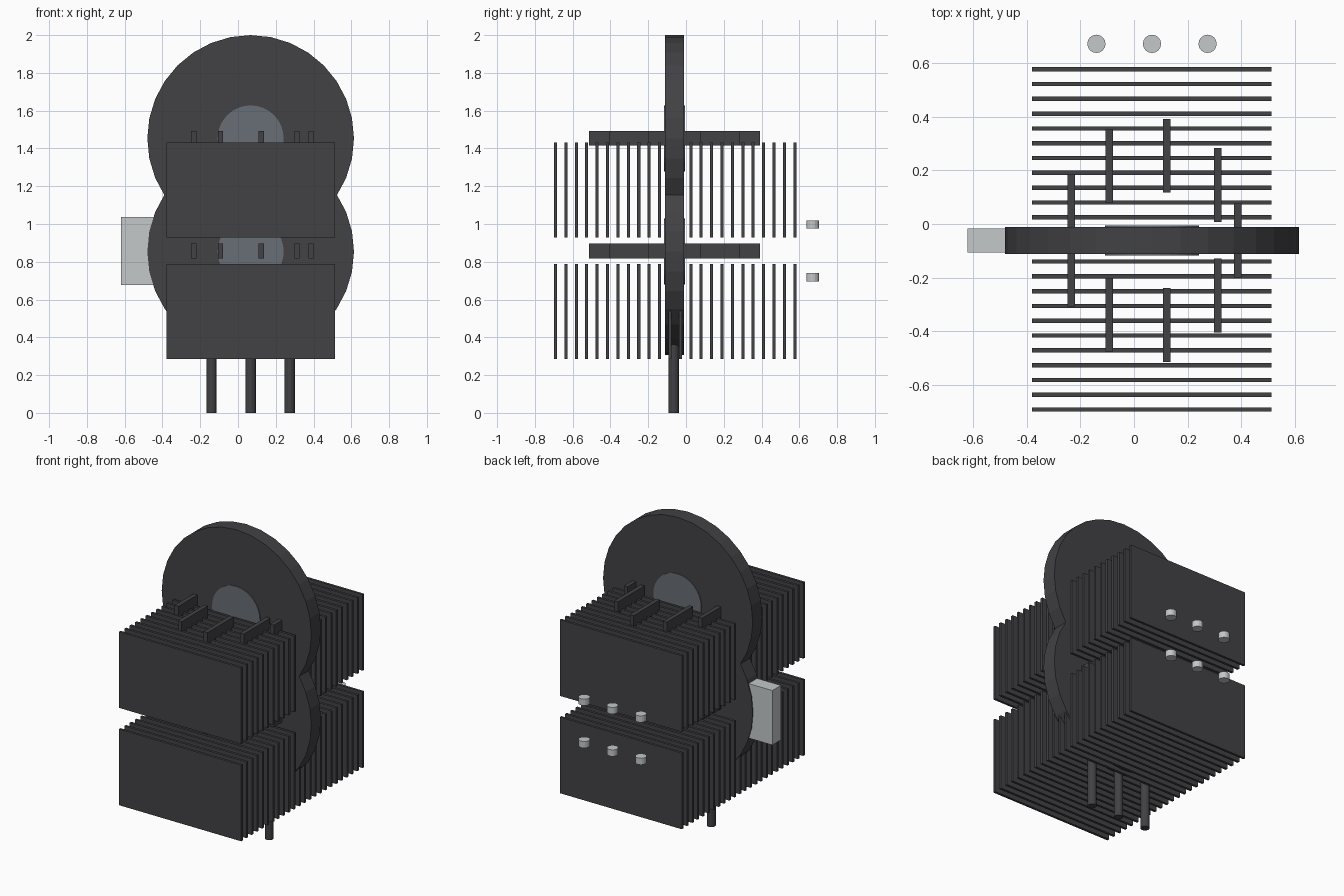
import bpy, math

if "Cube" in bpy.data.objects:
    bpy.data.objects.remove(bpy.data.objects["Cube"])


def material(name, rgb):
    m = bpy.data.materials.new(name)
    m.diffuse_color = (*rgb, 1)
    m.use_nodes = True
    m.node_tree.nodes["Principled BSDF"].inputs["Base Color"].default_value = m.diffuse_color
    return m


DARK = material("dark metal", (0.054, 0.053, 0.059))
SLATE = material("slate hub", (0.14, 0.155, 0.18))
LIGHT = material("light metal", (0.55, 0.58, 0.59))
CX, CY = 0.067, -0.061   # shared axis of the cooler


def finish(name, mat):
    ob = bpy.context.object
    ob.name = name
    ob.data.materials.append(mat)
    return ob


def box(name, mat, centre, size):
    bpy.ops.mesh.primitive_cube_add(size=1, location=centre)
    ob = finish(name, mat)
    ob.scale = size
    return ob


def cylinder(name, mat, centre, radius, depth, sides, along_y=False):
    rot = (math.pi / 2, 0, 0) if along_y else (0, 0, 0)
    bpy.ops.mesh.primitive_cylinder_add(vertices=sides, radius=radius, depth=depth,
                                        location=centre, rotation=rot)
    return finish(name, mat)


# Two stacks of 24 thin cooling fins
for stack, z in (("lower", 0.537), ("upper", 1.18)):
    fin = box(stack + "_fins", DARK, (CX, -0.691, z), (0.892, 0.016, 0.503))
    arr = fin.modifiers.new("repeat", 'ARRAY')
    arr.count = 24
    arr.use_relative_offset = False
    arr.use_constant_offset = True
    arr.constant_offset_displace = (0, 0.0551 / 0.016, 0)

# Two fan discs with hubs, each with a ring of nine straight blades
for level, z, blade_z in (("lower", 0.854, 0.857), ("upper", 1.453, 1.454)):
    cylinder(level + "_fan_disc", DARK, (CX, CY, z), 0.547, 0.1, 32, True)
    cylinder(level + "_fan_hub", SLATE, (CX, CY, z), 0.175, 0.112, 32, True)
    for i in range(9):
        a = math.radians(40 * i)
        box(f"{level}_blade_{i + 1}", DARK,
            (CX + 0.32 * math.cos(a), CY + 0.32 * math.sin(a), blade_z),
            (0.028, 0.275, 0.077))

# Heat pipes below, and two rows of screws behind
for i, dx in enumerate((-0.207, 0, 0.207)):
    cylinder(f"heat_pipe_{i + 1}", DARK, (CX + dx, -0.065, 0.25), 0.027, 0.5, 16)
    for row, z in (("lower", 0.718), ("upper", 0.998)):
        cylinder(f"{row}_screw_{i + 1}", LIGHT, (CX + dx, 0.671, z), 0.034, 0.043, 16)

# Side connector block set into the lower disc
box("side_connector", LIGHT, (-0.52, CY, 0.857), (0.2, 0.09, 0.36))
